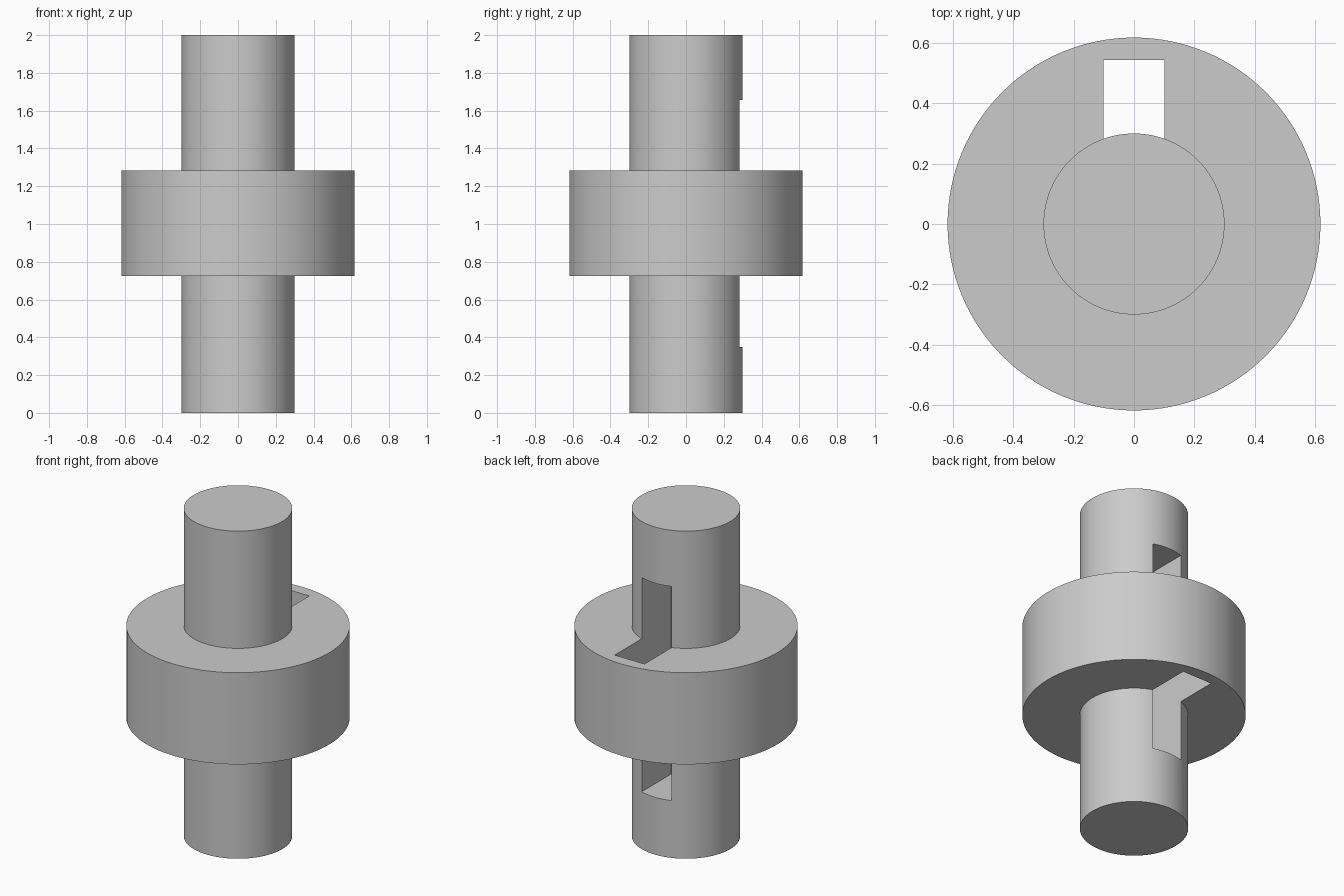
import bpy
import math

cube = bpy.data.objects.get("Cube")
if cube:
    bpy.data.objects.remove(cube, do_unlink=True)

# Single plain grey
grey = bpy.data.materials.new("plain grey")
grey.use_nodes = True
colour = (0.6, 0.6, 0.6, 1)
grey.diffuse_color = colour
grey.node_tree.nodes["Principled BSDF"].inputs["Base Color"].default_value = colour

SEGMENTS = 128
HUB_BOTTOM, HUB_TOP = 0.724, 1.284
SLOT_BOTTOM, SLOT_TOP = 0.35, 1.657
SLOT_WIDTH, SLOT_BACK = 0.202, 0.544


def lathe(name, profile):
    """Revolve a closed (radius, height) profile that ends on the axis."""
    verts, faces = [], []
    rings = len(profile)
    for r, z in profile:
        for i in range(SEGMENTS):
            a = math.tau * i / SEGMENTS
            verts.append((r * math.cos(a), r * math.sin(a), z))
    for k in range(rings - 1):
        for i in range(SEGMENTS):
            j = (i + 1) % SEGMENTS
            low, high = k * SEGMENTS, (k + 1) * SEGMENTS
            faces.append((low + i, low + j, high + j, high + i))
    faces.append(tuple(reversed(range(SEGMENTS))))
    faces.append(tuple(range((rings - 1) * SEGMENTS, rings * SEGMENTS)))
    mesh = bpy.data.meshes.new(name)
    mesh.from_pydata(verts, [], faces)
    mesh.materials.append(grey)
    obj = bpy.data.objects.new(name, mesh)
    bpy.context.collection.objects.link(obj)
    return obj


# Shaft and wide collar as one turned solid
shaft_radius, collar_radius = 0.3, 0.618
body = lathe("shaft_with_collar", [
    (shaft_radius, 0), (shaft_radius, HUB_BOTTOM),
    (collar_radius, HUB_BOTTOM), (collar_radius, HUB_TOP),
    (shaft_radius, HUB_TOP), (shaft_radius, 2),
])

# Keyway cutter, from the axis out into the collar
bpy.ops.mesh.primitive_cube_add(
    size=1, location=(0, SLOT_BACK / 2, (SLOT_BOTTOM + SLOT_TOP) / 2))
cutter = bpy.context.object
cutter.name = "keyway_cutter"
cutter.scale = (SLOT_WIDTH, SLOT_BACK, SLOT_TOP - SLOT_BOTTOM)
cutter.data.materials.append(grey)

# Cut the keyway, then drop the cutter
cut = body.modifiers.new("keyway", "BOOLEAN")
cut.operation = "DIFFERENCE"
cut.solver = "EXACT"
cut.object = cutter
bpy.ops.object.select_all(action="DESELECT")
body.select_set(True)
bpy.context.view_layer.objects.active = body
bpy.ops.object.modifier_apply(modifier=cut.name)
bpy.data.objects.remove(cutter, do_unlink=True)

# Round walls smooth, edges crisp
bpy.ops.object.shade_smooth_by_angle(angle=math.radians(30))
